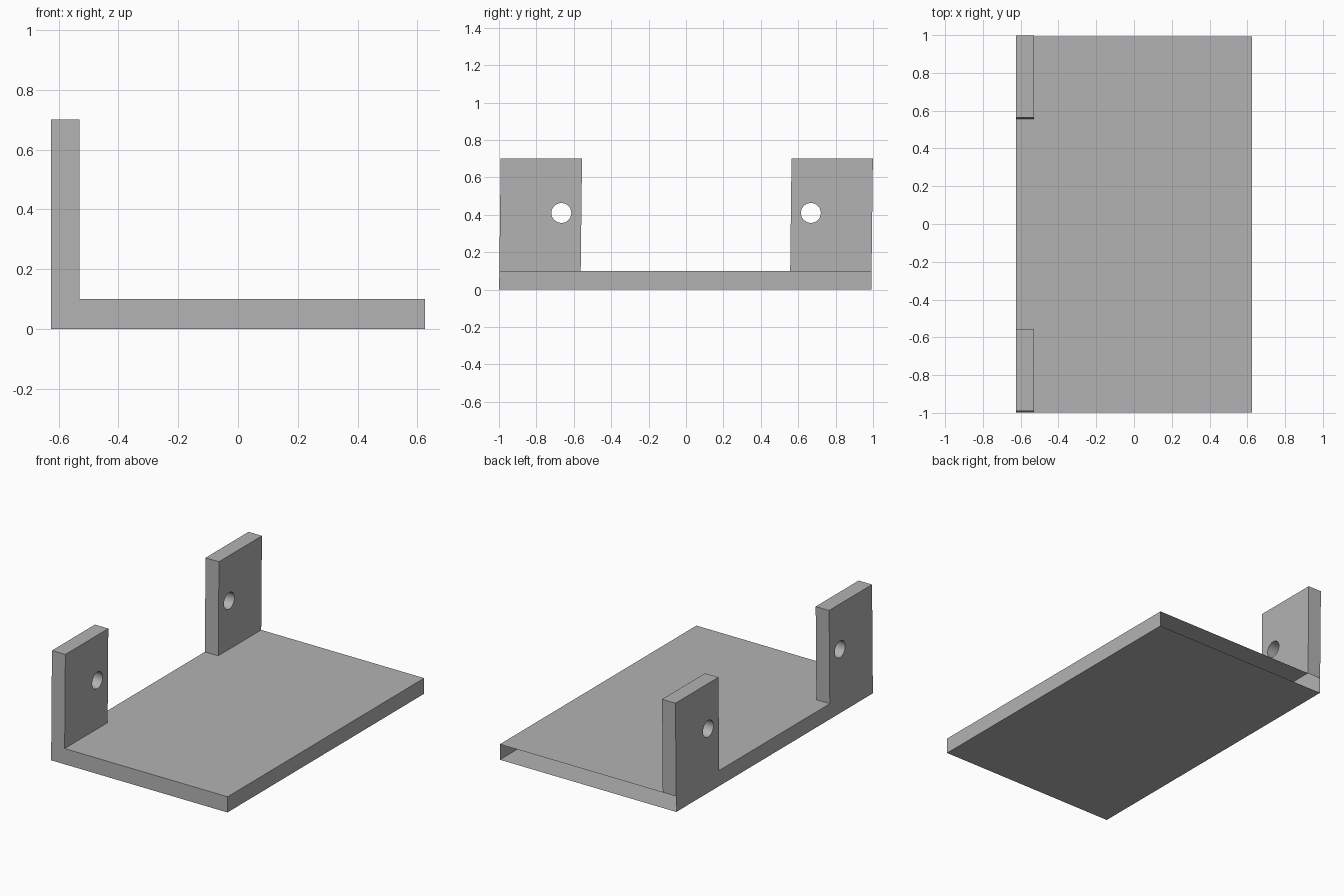
import bpy
import bmesh
import math
from itertools import product
from mathutils import Matrix, Vector

cube = bpy.data.objects.get("Cube")
if cube:
    bpy.data.objects.remove(cube, do_unlink=True)

# Overall sizes
HALF_X, HALF_Y = 0.625, 0.995
TAB_IN_X, TAB_IN_Y = -0.53, 0.56
PLATE_TOP, TAB_TOP = 0.10, 0.70
HOLE_Y, HOLE_Z, HOLE_R = 0.667, 0.41, 0.053
LEAN = 0.012

# Single grey material
grey = bpy.data.materials.new("plain grey")
grey.use_nodes = True
colour = (0.45, 0.45, 0.45, 1)
grey.diffuse_color = colour
grey.node_tree.nodes["Principled BSDF"].inputs["Base Color"].default_value = colour


def add_object(name, bm):
    mesh = bpy.data.meshes.new(name)
    bm.to_mesh(mesh)
    bm.free()
    obj = bpy.data.objects.new(name, mesh)
    bpy.context.collection.objects.link(obj)
    mesh.materials.append(grey)
    return obj


def leaning(x, y, z):
    """Position on the bracket, whose uprights lean slightly backward."""
    return Vector((x, y + LEAN * (z - TAB_TOP / 2), z))


# Bracket shell: a flat plate with an upright tab on each corner of one long side
xs = [-HALF_X, TAB_IN_X, HALF_X]
ys = [-HALF_Y, -TAB_IN_Y, TAB_IN_Y, HALF_Y]
zs = [0, PLATE_TOP, TAB_TOP]
plate = set(product((0, 1), (0, 1, 2), (0,)))
tabs = {(0, 0, 1), (0, 2, 1)}
solid = plate | tabs

bm = bmesh.new()
for cell in solid:
    for axis, step in product(range(3), (0, 1)):
        neighbour = list(cell)
        neighbour[axis] += 1 if step else -1
        if tuple(neighbour) in solid:
            continue
        corners = []
        for a, b in ((0, 0), (1, 0), (1, 1), (0, 1)):
            index = list(cell)
            index[axis] += step
            index[(axis + 1) % 3] += a
            index[(axis + 2) % 3] += b
            i, j, k = index
            corners.append(bm.verts.new(leaning(xs[i], ys[j], zs[k])))
        bm.faces.new(corners if step else corners[::-1])
bmesh.ops.remove_doubles(bm, verts=bm.verts[:], dist=0.0001)
bracket = add_object("bracket", bm)

# Round bolt holes through the tabs
bm = bmesh.new()
for side in (-1, 1):
    centre = leaning((TAB_IN_X - HALF_X) / 2, side * HOLE_Y, HOLE_Z)
    place = Matrix.Translation(centre) @ Matrix.Rotation(math.pi / 2, 4, "Y")
    bmesh.ops.create_cone(bm, cap_ends=True, segments=48, radius1=HOLE_R,
                          radius2=HOLE_R, depth=0.3, matrix=place)
cutter = add_object("hole_cutter", bm)
cutter.hide_render = True
cut = bracket.modifiers.new("bolt_holes", "BOOLEAN")
cut.operation = "DIFFERENCE"
cut.solver = "EXACT"
cut.object = cutter
bpy.ops.object.select_all(action="DESELECT")
bracket.select_set(True)
bpy.context.view_layer.objects.active = bracket
bpy.ops.object.modifier_apply(modifier=cut.name)
bpy.data.objects.remove(cutter, do_unlink=True)

# Open back end of the hollow plate
bm = bmesh.new()
bm.from_mesh(bracket.data)
bm.normal_update()
back_end = [f for f in bm.faces if f.normal.y > 0.9
            and f.calc_center_median().z < PLATE_TOP]
bmesh.ops.delete(bm, geom=back_end, context="FACES")
bm.to_mesh(bracket.data)
bm.free()

# Smooth hole walls, sharp plate edges
bpy.ops.object.shade_smooth_by_angle(angle=math.radians(30))
